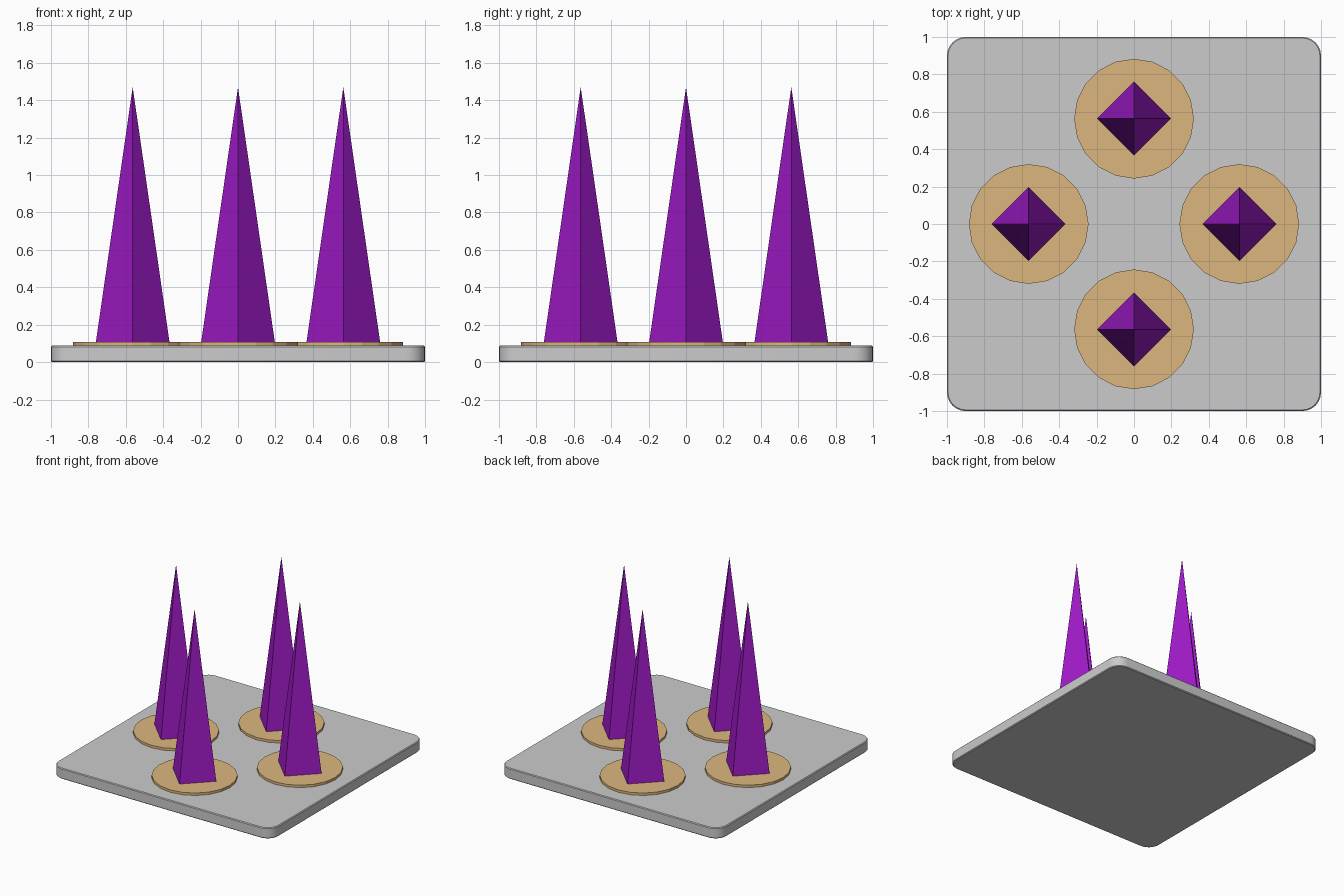
import bpy, bmesh
from math import pi, cos, sin

if "Cube" in bpy.data.objects:
    bpy.data.objects.remove(bpy.data.objects["Cube"])

PLATE_TOP, DISC_TOP, TIP = 0.088, 0.108, 1.47
OFFSET = 0.563


def material(name, color):
    m = bpy.data.materials.new(name)
    m.diffuse_color = color
    m.use_nodes = True
    m.node_tree.nodes["Principled BSDF"].inputs["Base Color"].default_value = m.diffuse_color
    return m


def cone(name, sides, r1, r2, z0, z1, x, y, mat):
    bpy.ops.mesh.primitive_cone_add(vertices=sides, radius1=r1, radius2=r2,
                                    depth=z1 - z0, location=(x, y, (z0 + z1) / 2))
    ob = bpy.context.object
    ob.name = name
    ob.data.materials.append(mat)
    return ob


# Base plate: square slab, rounded corners, softened rims
bm = bmesh.new()
bmesh.ops.create_cube(bm, size=1)
for v in bm.verts:
    v.co.x *= 2
    v.co.y *= 2
    v.co.z = (v.co.z + 0.5) * PLATE_TOP
corners = [e for e in bm.edges if abs(e.verts[0].co.z - e.verts[1].co.z) > 0.01]
bmesh.ops.bevel(bm, geom=corners, offset=0.1, segments=6, profile=0.5, affect='EDGES')
rims = [e for e in bm.edges if abs(e.verts[0].co.z - e.verts[1].co.z) < 0.001]
bmesh.ops.bevel(bm, geom=rims, offset=0.006, segments=1, affect='EDGES')
mesh = bpy.data.meshes.new("base_plate")
bm.to_mesh(mesh)
bm.free()
plate = bpy.data.objects.new("base_plate", mesh)
bpy.context.collection.objects.link(plate)
bpy.context.view_layer.objects.active = plate
plate.select_set(True)
bpy.ops.object.shade_smooth_by_angle(angle=pi / 6)

# Four spikes, each on a sand-coloured disc
tan = material("tan", (0.72, 0.47, 0.21, 1))
purple = material("purple", (0.33, 0.01, 0.55, 1))
for i, side in enumerate(("right", "back", "left", "front")):
    x, y = OFFSET * cos(i * pi / 2), OFFSET * sin(i * pi / 2)
    cone("disc_" + side, 20, 0.32, 0.32, PLATE_TOP - 0.01, DISC_TOP, x, y, tan)
    cone("spike_" + side, 4, 0.197, 0, DISC_TOP - 0.002, TIP, x, y, purple)
